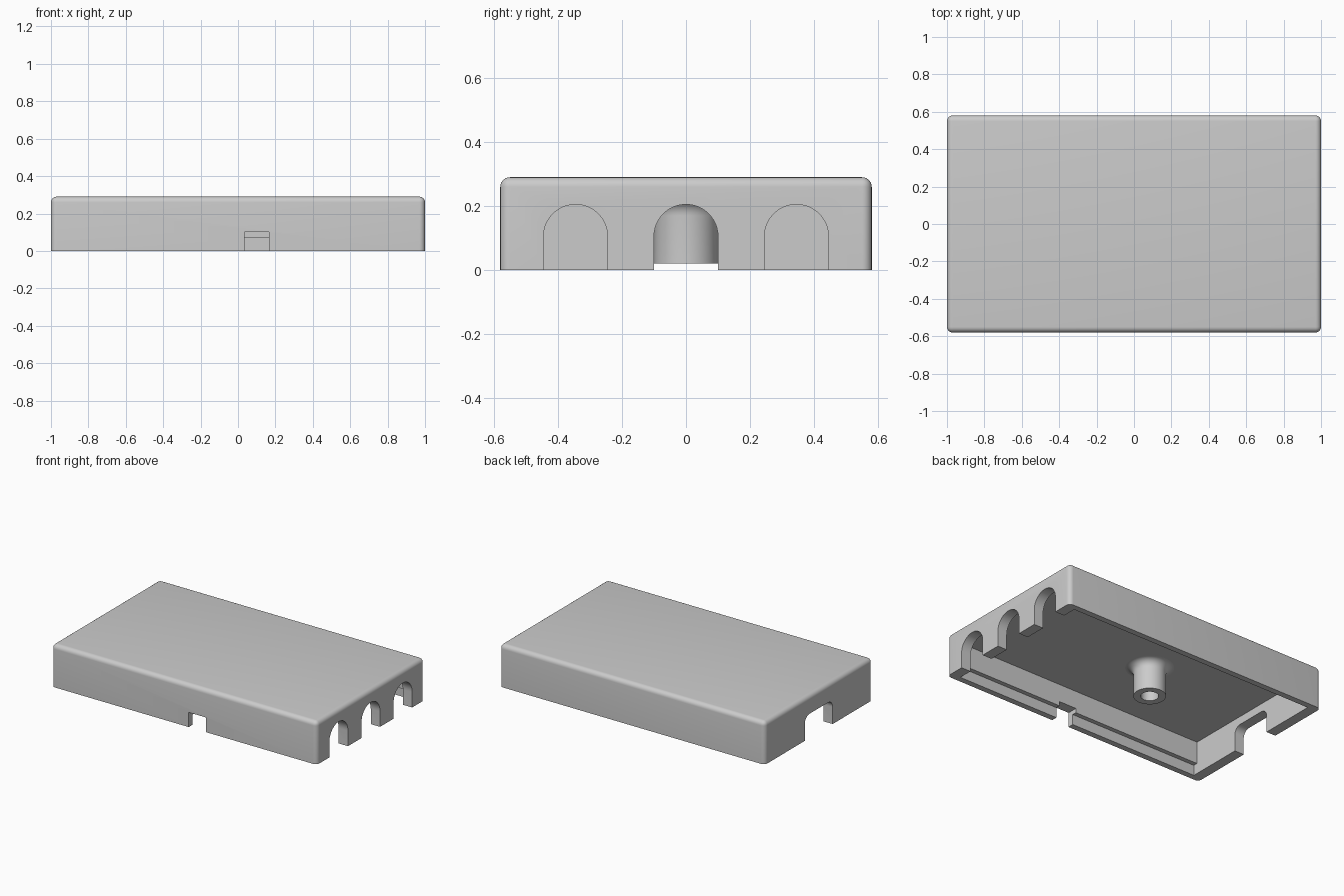
import bpy, bmesh, math
from mathutils import Matrix, Vector

if "Cube" in bpy.data.objects:
    bpy.data.objects.remove(bpy.data.objects["Cube"], do_unlink=True)

HX, HY, H = 1.0, 0.58, 0.29      # half length, half width, height
WALL, CEILING, ROUND = 0.07, 0.22, 0.03

grey = bpy.data.materials.new("plain grey plastic")
grey.use_nodes = True
grey.diffuse_color = (0.6, 0.6, 0.6, 1)
grey.node_tree.nodes["Principled BSDF"].inputs["Base Color"].default_value = (0.6, 0.6, 0.6, 1)


def add_object(name, bm):
    bmesh.ops.recalc_face_normals(bm, faces=bm.faces)
    mesh = bpy.data.meshes.new(name)
    bm.to_mesh(mesh)
    bm.free()
    mesh.materials.append(grey)
    obj = bpy.data.objects.new(name, mesh)
    bpy.context.collection.objects.link(obj)
    return obj


def box(x0, x1, y0, y1, z0, z1):
    bm = bmesh.new()
    bmesh.ops.create_cube(bm, size=1)
    for v in bm.verts:
        v.co = ((x0, x1)[v.co.x > 0], (y0, y1)[v.co.y > 0], (z0, z1)[v.co.z > 0])
    return bm


def rounded_opening(x0, x1, y, half, top, radius):
    """Upright prism along x whose top corners are rounded."""
    outline = [(y - half, -0.1), (y + half, -0.1)]
    for side, start in ((1, 0), (-1, 90)):
        for i in range(13):
            a = math.radians(start + i * 7.5)
            outline.append((y + side * (half - radius) + radius * math.cos(a),
                            top - radius + radius * math.sin(a)))
    bm = bmesh.new()
    face = bm.faces.new([bm.verts.new((x0, p, q)) for p, q in outline])
    out = bmesh.ops.extrude_face_region(bm, geom=[face])
    moved = [v for v in out["geom"] if isinstance(v, bmesh.types.BMVert)]
    bmesh.ops.translate(bm, verts=moved, vec=(x1 - x0, 0, 0))
    bmesh.ops.remove_doubles(bm, verts=bm.verts, dist=1e-5)
    return bm


def cut(target, bm):
    cutter = add_object("cutter", bm)
    cutter.hide_render = True
    mod = target.modifiers.new("cut", "BOOLEAN")
    mod.operation, mod.solver, mod.object = "DIFFERENCE", "EXACT", cutter
    bpy.context.view_layer.objects.active = target
    bpy.ops.object.modifier_apply(modifier=mod.name)
    bpy.data.objects.remove(cutter, do_unlink=True)


def smooth(obj):
    bpy.ops.object.select_all(action="DESELECT")
    obj.select_set(True)
    bpy.context.view_layer.objects.active = obj
    bpy.ops.object.shade_smooth_by_angle(angle=math.radians(30))


# Cover: rounded on top and at the upright corners, flat along the bottom rim
bm = box(-HX, HX, -HY, HY, 0, H)
edges = [e for e in bm.edges if max(v.co.z for v in e.verts) > 0.1]
bmesh.ops.bevel(bm, geom=edges, offset=ROUND, segments=6, profile=0.5, affect="EDGES")
for v in bm.verts:
    v.co.z = max(v.co.z, 0)
cover = add_object("cover_shell", bm)

# Hollow inside, with a step along both long walls for the base plate
ix, iy = HX - WALL, HY - WALL
cut(cover, box(-ix, ix, -iy, iy, -0.1, CEILING))
cut(cover, box(-ix, ix, -iy - 0.03, iy + 0.03, -0.1, 0.07))

# Three arched cable openings at one end, a wide socket opening at the other
for y in (-0.345, 0, 0.345):
    cut(cover, rounded_opening(ix - 0.03, HX + 0.1, y, 0.1, 0.205, 0.1))
cut(cover, rounded_opening(-HX - 0.1, -ix + 0.03, 0, 0.15, 0.165, 0.05))

# Small notch in the front wall
cut(cover, box(0.035, 0.165, -HY - 0.1, -iy + 0.03, -0.1, 0.1))
smooth(cover)

# Screw post: hollow cylinder flaring into the ceiling
profile = [(0, 0.2), (0.055, 0.2), (0.055, 0.02), (0.1, 0.02)]
for i in range(9):
    a = math.radians(i * 11.25)
    profile.append((0.15 - 0.05 * math.cos(a), CEILING - 0.05 + 0.05 * math.sin(a)))
profile.append((0.15, CEILING + 0.005))
bm = bmesh.new()
points = [bm.verts.new((r, 0, z)) for r, z in profile]
lines = [bm.edges.new(pair) for pair in zip(points, points[1:])]
bmesh.ops.spin(bm, geom=points + lines, cent=(0, 0, 0), axis=(0, 0, 1),
               angle=math.tau, steps=48, use_merge=True)
bmesh.ops.remove_doubles(bm, verts=bm.verts, dist=1e-5)
bmesh.ops.holes_fill(bm, edges=[e for e in bm.edges if e.is_boundary], sides=0)
bmesh.ops.translate(bm, verts=bm.verts, vec=(-0.125, 0, 0))
smooth(add_object("screw_post", bm))
